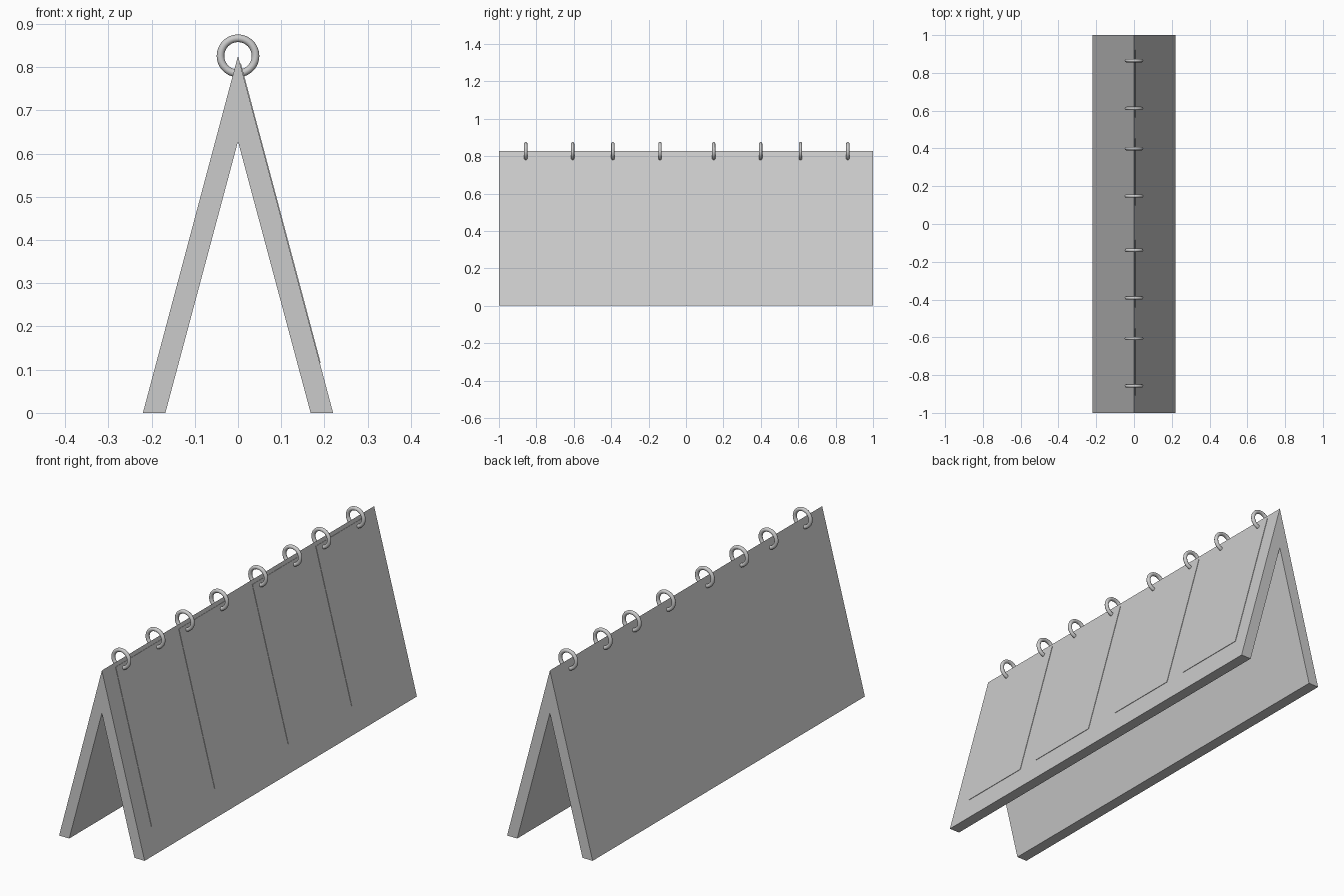
import bpy, bmesh, math
from mathutils import Vector

if "Cube" in bpy.data.objects:
    bpy.data.objects.remove(bpy.data.objects["Cube"])

HALF, TOP = 0.22, 0.826          # outer half width at floor, ridge height

grey = bpy.data.materials.new("light_grey")
grey.diffuse_color = (0.6, 0.6, 0.6, 1)
grey.use_nodes = True
grey.node_tree.nodes["Principled BSDF"].inputs["Base Color"].default_value = grey.diffuse_color


def prism(name, points, direction):
    """Extrude a flat polygon along a direction into a closed solid."""
    bm = bmesh.new()
    face = bm.faces.new([bm.verts.new(p) for p in points])
    res = bmesh.ops.extrude_face_region(bm, geom=[face], use_keep_orig=True)
    moved = [g for g in res["geom"] if isinstance(g, bmesh.types.BMVert)]
    bmesh.ops.translate(bm, verts=moved, vec=direction)
    bmesh.ops.recalc_face_normals(bm, faces=bm.faces)
    mesh = bpy.data.meshes.new(name)
    bm.to_mesh(mesh)
    bm.free()
    obj = bpy.data.objects.new(name, mesh)
    bpy.context.collection.objects.link(obj)
    mesh.materials.append(grey)
    return obj


# Folded A-frame stand
profile = [(-HALF, 0), (0, TOP), (HALF, 0), (0.168, 0), (0, 0.628), (-0.168, 0)]
prism("folded_stand", [(x, -1, z) for x, z in profile], Vector((0, 2, 0)))


def page(name, side, y0, y1, z0, z1, outer, thick):
    """Thin page lying along one sloping side; outer = height above the slope."""
    n = Vector((side * TOP, 0, HALF)).normalized()

    def pt(y, z):
        return Vector((side * HALF * (1 - z / TOP), y, z)) + n * (outer - thick)
    prism(name, [pt(y0, z0), pt(y1, z0), pt(y1, z1), pt(y0, z1)], n * thick)


# Pages: raised on the right side, flush within the surface on the left side
for i, (y0, y1) in enumerate([(-0.907, -0.553), (-0.443, -0.085),
                              (0.097, 0.453), (0.563, 0.922)]):
    page(f"right_page_{i + 1}", 1, y0, y1, 0.115, 0.808, 0.002, 0.003)
    page(f"left_page_{i + 1}", -1, y0, y1 + 0.004, 0.105, 0.815, -0.0005, 0.002)

# Binder rings threaded over the ridge
for i, y in enumerate([-0.857, -0.606, -0.391, -0.139, 0.148, 0.399, 0.612, 0.865]):
    bpy.ops.mesh.primitive_torus_add(
        major_segments=48, minor_segments=16, major_radius=0.0405,
        minor_radius=0.0088, location=(0, y, TOP), rotation=(math.pi / 2, 0, 0))
    ring = bpy.context.object
    ring.name = f"binder_ring_{i + 1}"
    ring.data.materials.append(grey)
    bpy.ops.object.shade_smooth()
